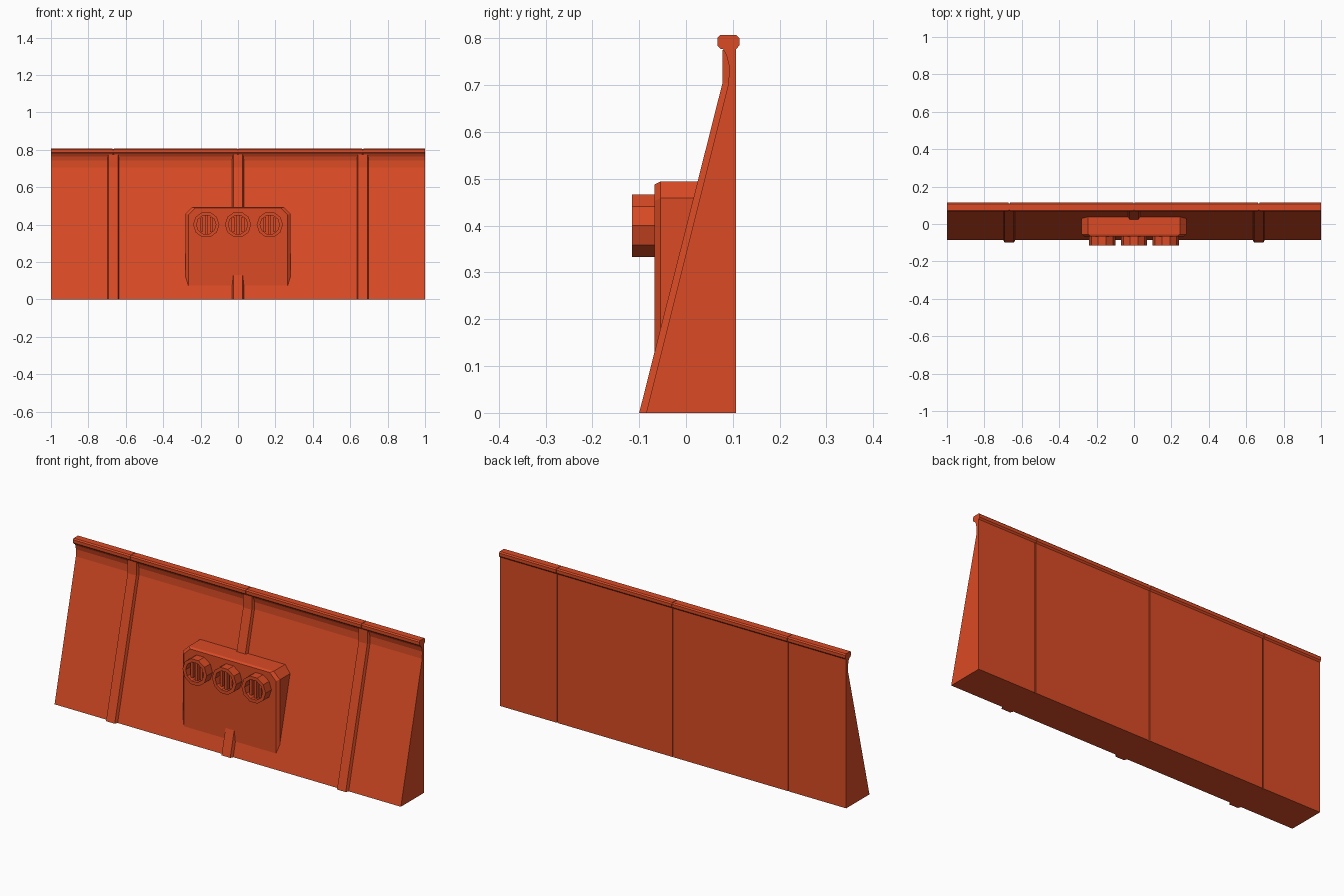
import bpy, bmesh, math

cube = bpy.data.objects.get("Cube")
if cube:
    bpy.data.objects.remove(cube)

paint = bpy.data.materials.new("orange red paint")
paint.use_nodes = True
COLOUR = (0.70, 0.07, 0.018, 1)
paint.diffuse_color = COLOUR
paint.node_tree.nodes["Principled BSDF"].inputs["Base Color"].default_value = COLOUR


def loft(name, loops, closed_ring=False):
    """Bridge equal-length point loops; cap the ends unless they form a ring."""
    bm = bmesh.new()
    rows = [[bm.verts.new(p) for p in loop] for loop in loops]
    n = len(rows[0])
    pairs = list(zip(rows, rows[1:]))
    if closed_ring:
        pairs.append((rows[-1], rows[0]))
    else:
        bm.faces.new(rows[0])
        bm.faces.new(rows[-1])
    for a, b in pairs:
        for i in range(n):
            j = (i + 1) % n
            bm.faces.new((a[i], a[j], b[j], b[i]))
    bmesh.ops.recalc_face_normals(bm, faces=bm.faces)
    mesh = bpy.data.meshes.new(name)
    bm.to_mesh(mesh)
    bm.free()
    mesh.materials.append(paint)
    obj = bpy.data.objects.new(name, mesh)
    bpy.context.collection.objects.link(obj)
    return obj


def extrude_x(name, profile, x0, x1):
    return loft(name, [[(x, y, z) for y, z in profile] for x in (x0, x1)])


def inset(profile, cy, cz, s):
    return [(cy + (y - cy) * s, cz + (z - cz) * s) for y, z in profile]


# Cross-sections (y, z)
BACK = 0.107
wall = [(-0.085, 0), (BACK, 0), (BACK, 0.782), (0.076, 0.782),
        (0.086, 0.765), (0.092, 0.742), (0.091, 0.705)]
rail = [(0.075, 0.777), (0.107, 0.777), (0.114, 0.785), (0.114, 0.801),
        (0.108, 0.807), (0.073, 0.807), (0.067, 0.801), (0.067, 0.785)]
core = [(-0.08, 0), (0.102, 0), (0.102, 0.78), (0.094, 0.78), (0.096, 0.705)]

# Wall panels and top rail, split by narrow seams
SEAMS = (-0.667, 0, 0.667)
GAP = 0.003
edges = [-1 - GAP, *SEAMS, 1 + GAP]
for i, (a, b) in enumerate(zip(edges, edges[1:])):
    extrude_x(f"wall_panel_{i}", wall, a + GAP, b - GAP)
    extrude_x(f"top_rail_{i}", rail, a + GAP, b - GAP)

# Seam fillers and tapered front ribs
rib_base = [(-0.08, 0), (0.096, 0.705), (0.096, 0.775), (0.1, 0.775), (0.1, 0)]
rib_face = [(-0.1, 0), (0.078, 0.705), (0.078, 0.775), (0.1, 0.775), (0.1, 0)]
for i, x in enumerate(SEAMS):
    extrude_x(f"seam_core_{i}", core, x - 0.01, x + 0.01)
    extrude_x(f"rail_core_{i}", inset(rail, 0.09, 0.792, 0.87), x - 0.01, x + 0.01)
    sections = ((-0.034, rib_base), (-0.025, rib_face),
                (0.025, rib_face), (0.034, rib_base))
    loft(f"front_rib_{i}", [[(x + dx, y, z) for y, z in p] for dx, p in sections])


# Control box with cut top corners and a chamfered front
def box_outline(y, half, bottom, top, cut):
    return [(-half, y, bottom), (half, y, bottom), (half, y, top - cut),
            (half - cut, y, top), (cut - half, y, top), (-half, y, top - cut)]


loft("control_box", [box_outline(0.09, 0.28, 0.07, 0.494, 0.035),
                     box_outline(-0.055, 0.28, 0.07, 0.494, 0.035),
                     box_outline(-0.067, 0.265, 0.075, 0.488, 0.035)])


# Round ten-sided sockets with recessed slats
def circle(x, y, z, r, n=10):
    return [(x + r * math.cos(math.tau * k / n), y,
             z + r * math.sin(math.tau * k / n)) for k in range(n)]


FRONT, FLOOR, Z = -0.115, -0.06, 0.4
for i, x in enumerate((-0.17, 0, 0.17)):
    loft(f"socket_ring_{i}", [circle(x, FLOOR, Z, 0.07), circle(x, FRONT, Z, 0.07),
                              circle(x, FRONT, Z, 0.052), circle(x, FLOOR, Z, 0.052)], True)
    for k, (dx, h) in enumerate(((-0.027, 0.04), (0, 0.05), (0.027, 0.04))):
        section = [(FLOOR, Z - h), (FLOOR, Z + h), (-0.1, Z + h), (-0.1, Z - h)]
        extrude_x(f"socket_slat_{i}_{k}", section, x + dx - 0.007, x + dx + 0.007)
